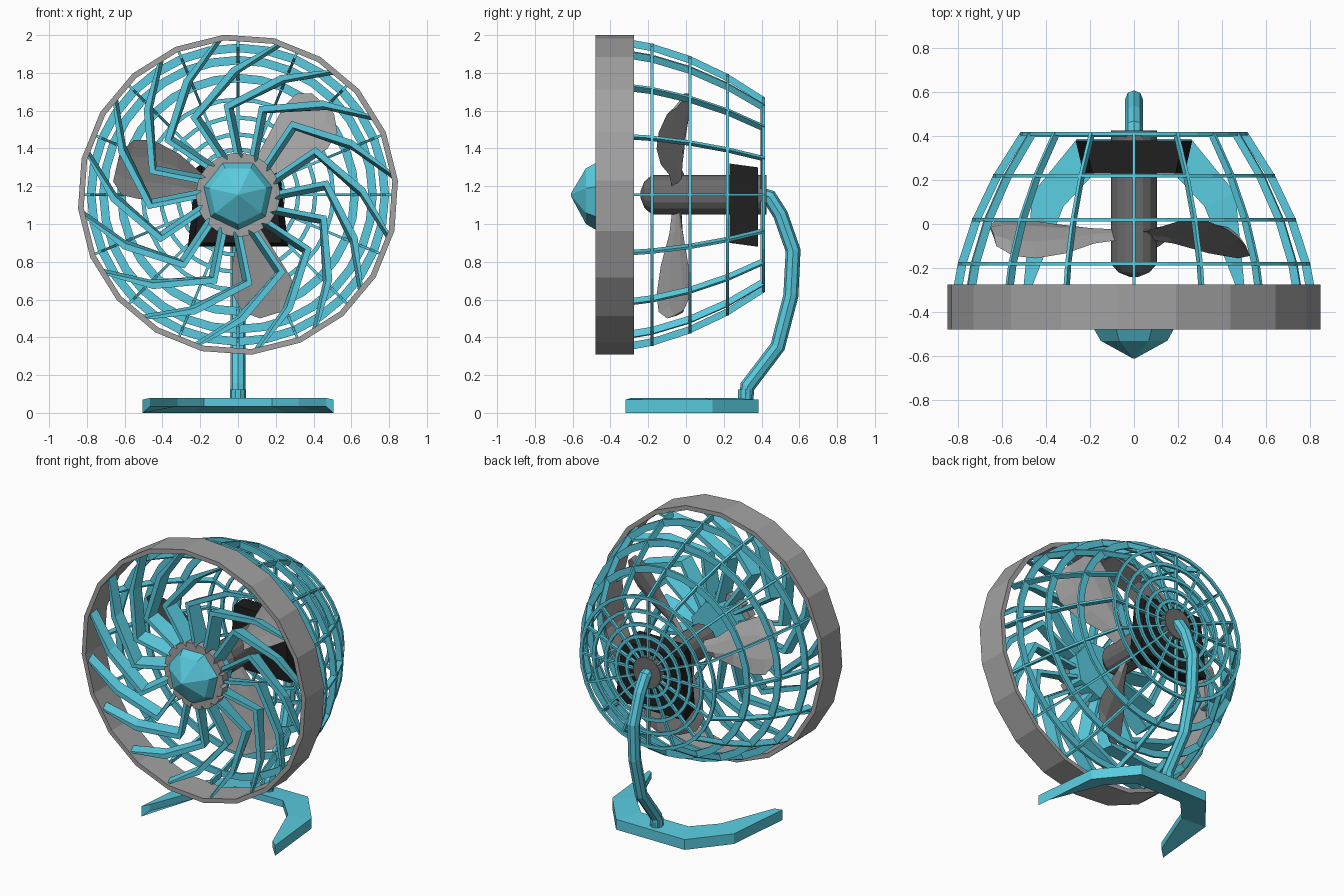
import bpy, bmesh, math
from mathutils import Vector

if "Cube" in bpy.data.objects:
    bpy.data.objects.remove(bpy.data.objects["Cube"])

CZ = 1.155  # height of the fan axis


def material(name, rgb):
    m = bpy.data.materials.new(name)
    m.diffuse_color = (*rgb, 1)
    m.use_nodes = True
    m.node_tree.nodes["Principled BSDF"].inputs["Base Color"].default_value = m.diffuse_color
    return m


TEAL = material("teal paint", (0.10, 0.60, 0.74))
GREY = material("light grey", (0.36, 0.36, 0.36))
DARK = material("dark grey", (0.15, 0.15, 0.15))
BLACK = material("black", (0.013, 0.013, 0.013))


def polar(r, deg, y):
    a = math.radians(deg)
    return Vector((r * math.cos(a), y, CZ + r * math.sin(a)))


def sweep(bm, sections, closed=False):
    """Bridge matching cross-sections; cap the ends unless closed."""
    rows = [[bm.verts.new(p) for p in s] for s in sections]
    n = len(rows[0])
    pairs = list(zip(rows, rows[1:])) + ([(rows[-1], rows[0])] if closed else [])
    for a, b in pairs:
        for i in range(n):
            j = (i + 1) % n
            bm.faces.new((a[i], a[j], b[j], b[i]))
    if not closed:
        bm.faces.new(rows[0])
        bm.faces.new(rows[-1])


def lathe(bm, profile, sides, start=0):
    """Spin a closed (r, y) profile round the fan axis."""
    sweep(bm, [[polar(r, start + 360 * i / sides, y) for r, y in profile]
               for i in range(sides)], closed=True)


def turned(bm, profile, sides, start=0):
    """Solid of revolution from discs (r, y) along the fan axis."""
    sweep(bm, [[polar(r, start + 360 * i / sides, y) for i in range(sides)]
               for r, y in profile])


def finish(bm, name, mat):
    bmesh.ops.recalc_face_normals(bm, faces=bm.faces)
    me = bpy.data.meshes.new(name)
    bm.to_mesh(me)
    bm.free()
    me.materials.append(mat)
    ob = bpy.data.objects.new(name, me)
    bpy.context.collection.objects.link(ob)
    return ob


# Front rim band
bm = bmesh.new()
lathe(bm, [(0.85, -0.48), (0.85, -0.275), (0.82, -0.275), (0.82, -0.48)], 20, 5)
finish(bm, "front_rim", GREY)

# Cage hoops: flat rings on the sides and on the back
bm = bmesh.new()
for r, y in [(0.80, -0.18), (0.735, 0.02), (0.64, 0.22), (0.515, 0.41),
             (0.42, 0.41), (0.33, 0.41), (0.25, 0.41), (0.17, 0.41)]:
    w = 0.045 if r > 0.6 else 0.022
    lathe(bm, [(r, y - 0.008), (r, y + 0.008), (r - w, y + 0.008), (r - w, y - 0.008)], 32)
finish(bm, "cage_hoops", TEAL)

# Cage bars: thin ribs following the cage profile
OUT = [(0.82, -0.29), (0.80, -0.18), (0.735, 0.02), (0.64, 0.22), (0.515, 0.418), (0.1, 0.418)]
INN = [(0.78, -0.29), (0.76, -0.18), (0.695, 0.02), (0.60, 0.22), (0.49, 0.395), (0.1, 0.395)]
bm = bmesh.new()
for k in range(16):
    a = k * 22.5
    side = (polar(1, a + 90, 0) - Vector((0, 0, CZ))) * 0.007
    sweep(bm, [[polar(*(o[0], a, o[1])) + side, polar(o[0], a, o[1]) - side,
                polar(i[0], a, i[1]) - side, polar(i[0], a, i[1]) + side]
               for o, i in zip(OUT, INN)])
finish(bm, "cage_bars", TEAL)

# Front grille vanes: spoke out, then bent clockwise to the rim
bm = bmesh.new()
VANE = [(0.17, 0, 0.012, -0.35), (0.47, 7, 0.013, -0.38), (0.66, -21, 0.011, -0.40), (0.83, -38, 0.006, -0.41)]
for k in range(16):
    secs = []
    for n, (r, off, t, back) in enumerate(VANE):
        a = k * 22.5 + 0.5 + off
        d = math.degrees(t / r)
        twist = math.degrees(0.025 / r)
        s = 0.012 if n in (1, 2) else 0
        secs.append([polar(r + s, a + d, -0.465), polar(r - s, a - d, -0.465),
                     polar(r - s, a - d - twist, back), polar(r + s, a + d - twist, back)])
    sweep(bm, secs)
finish(bm, "grille_vanes", TEAL)

# Faceted hub cap and its notched collar
bm = bmesh.new()
turned(bm, [(0.195, -0.33), (0.19, -0.47), (0.155, -0.53), (0.006, -0.61)], 7, 13)
finish(bm, "hub_cap", TEAL)

bm = bmesh.new()
sweep(bm, [[polar(0.222 if i % 4 < 3 else 0.195, i * 5.625 + (4.5 if i % 4 == 2 else 0), y)
            for i in range(64)] for y in (-0.42, -0.478)])
finish(bm, "hub_collar", GREY)

# Motor housing with a pointed nose
bm = bmesh.new()
turned(bm, [(0.02, -0.24), (0.07, -0.22), (0.105, -0.18), (0.105, 0.425)], 16)
finish(bm, "motor", DARK)

# Black motor box, wider at its base and back
bm = bmesh.new()
sweep(bm, [[(-b, y, z0), (b, y, z0), (t, y, z1), (-t, y, z1)]
           for y, b, t, z0, z1 in [(0.23, 0.23, 0.19, 0.90, 1.32), (0.38, 0.265, 0.22, 0.88, 1.30)]])
finish(bm, "motor_box", BLACK)

# Propeller: three pitched blades (radius, trailing, leading chord offsets)
BLADE = [(0.07, -0.03, 0.03), (0.20, -0.06, 0.06), (0.35, -0.14, 0.10),
         (0.50, -0.18, 0.14), (0.60, -0.16, 0.14), (0.66, -0.08, 0.08)]
bm = bmesh.new()
for k in range(3):
    a = math.radians(47 + 120 * k)
    rad = Vector((math.cos(a), 0, math.sin(a)))
    tan = Vector((-math.sin(a), 0, math.cos(a)))
    secs = []
    for r, lo, hi in BLADE:
        row = []
        for f, th in [(0, 0), (0.3, 1), (0.7, 1), (1, 0), (0.7, -1), (0.3, -1)]:
            c = lo + (hi - lo) * f
            y = -0.055 + 0.56 * c + 0.02 * math.sin(f * math.pi) + 0.007 * th
            row.append(rad * r + tan * c + Vector((0, y, CZ)))
        secs.append(row)
    sweep(bm, secs)
finish(bm, "propeller", GREY)

# Curved stand tube behind the cage
PATH = [(0.317, 0.05), (0.325, 0.14), (0.485, 0.35), (0.555, 0.62),
        (0.567, 0.86), (0.50, 1.05), (0.44, 1.145), (0.39, 1.155)]
pts = [Vector((0, y, z)) for y, z in PATH]
bm = bmesh.new()
secs = []
for i, p in enumerate(pts):
    t = (pts[min(i + 1, len(pts) - 1)] - pts[max(i - 1, 0)]).normalized()
    n = Vector((1, 0, 0)).cross(t)
    secs.append([p + 0.04 * (Vector((math.cos(q), 0, 0)) + n * math.sin(q))
                 for q in [math.tau * j / 8 for j in range(8)]])
sweep(bm, secs)
finish(bm, "stand_tube", TEAL)

# Collar where the tube meets the base
bm = bmesh.new()
sweep(bm, [[(0.042 * math.cos(math.tau * j / 10), 0.315 + 0.042 * math.sin(math.tau * j / 10), z)
            for j in range(10)] for z in (0.04, 0.125)])
finish(bm, "stand_collar", TEAL)

# Horseshoe base, open to the front with tapered tips (outer, inner points)
HALF = [((0.505, -0.32), (0.465, -0.29)), ((0.46, 0.14), (0.32, 0.08)),
        ((0.26, 0.385), (0.18, 0.23))]
line = HALF + [((-o[0], o[1]), (-i[0], i[1])) for o, i in reversed(HALF)]
bm = bmesh.new()
sweep(bm, [[(*o, 0.0), (*o, 0.07), (*i, 0.08), (*i, 0.035)] for o, i in line])
finish(bm, "base", TEAL)
